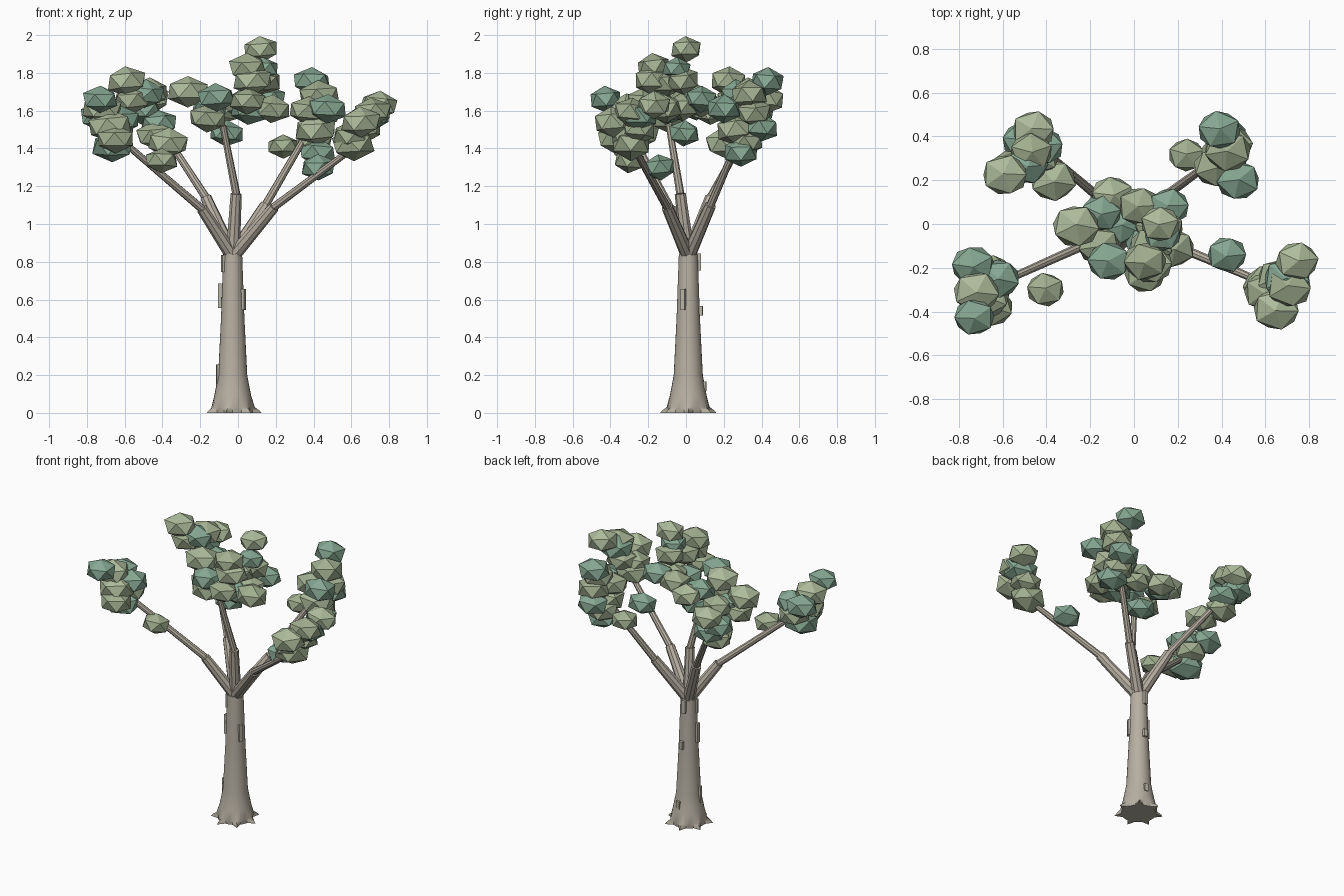
import bpy, bmesh, math, random
from mathutils import Vector, Matrix

if "Cube" in bpy.data.objects:
    bpy.data.objects.remove(bpy.data.objects["Cube"])

random.seed(4)
TAU = 2 * math.pi


def material(name, r, g, b):
    m = bpy.data.materials.new(name)
    m.diffuse_color = (r, g, b, 1)
    m.use_nodes = True
    m.node_tree.nodes["Principled BSDF"].inputs["Base Color"].default_value = m.diffuse_color
    return m


bark = material("bark", .47, .43, .36)
plate_mat = material("bark_plate", .50, .48, .40)
light = material("leaf_light", .42, .50, .33)
olive = material("leaf_olive", .36, .43, .28)
teal = material("leaf_teal", .24, .39, .29)


def add_object(name, bm, mat, smooth=False):
    bmesh.ops.recalc_face_normals(bm, faces=bm.faces[:])
    me = bpy.data.meshes.new(name)
    bm.to_mesh(me)
    bm.free()
    me.materials.append(mat)
    ob = bpy.data.objects.new(name, me)
    bpy.context.collection.objects.link(ob)
    if smooth:
        bpy.ops.object.select_all(action='DESELECT')
        ob.select_set(True)
        bpy.context.view_layer.objects.active = ob
        bpy.ops.object.shade_smooth_by_angle(angle=math.radians(40))
    return ob


# Trunk: stacked rings, the lowest ones star shaped like root tips
CX, CY, N = -.028, .012, 28
profile = [(0, .115, .037), (.012, .113, .03), (.03, .113, .004), (.09, .098, 0), (.14, .088, 0),
           (.2, .077, 0), (.5, .062, 0), (.84, .05, 0)]
bm = bmesh.new()
rings = []
for z, r, star in profile:
    ring = []
    for i in range(N):
        a = TAU * i / N
        rr = r + star * (1 if i % 4 == 0 else -.2)
        ring.append(bm.verts.new((CX + rr * math.cos(a), CY + rr * math.sin(a), z)))
    rings.append(ring)
for lo, hi in zip(rings, rings[1:]):
    for i in range(N):
        j = (i + 1) % N
        bm.faces.new((lo[i], lo[j], hi[j], hi[i]))
bm.faces.new(rings[0])
bm.faces.new(rings[-1])
add_object("trunk", bm, bark, True)


# Branches: a thick lower limb and a thinner upper limb each
def limb(name, a, b, r1, r2):
    a, b = Vector(a), Vector(b)
    d = b - a
    bm = bmesh.new()
    bmesh.ops.create_cone(bm, cap_ends=True, segments=9, radius1=r1, radius2=r2, depth=d.length,
                          matrix=Matrix.Translation((a + b) / 2)
                          @ d.to_track_quat('Z', 'Y').to_matrix().to_4x4())
    add_object(name, bm, bark)


branches = {
    "left_front": ((-.19, -.08, 1.08), (-.66, -.29, 1.48)),
    "left_back": ((-.17, .13, 1.14), (-.43, .35, 1.54)),
    "right_back": ((.145, .13, 1.10), (.39, .31, 1.52)),
    "right_front": ((.19, -.10, 1.09), (.62, -.28, 1.41)),
    "centre": ((-.01, -.03, 1.16), (-.08, -.09, 1.52)),
}
for name, (joint, tip) in branches.items():
    limb(name + "_lower_branch", (CX, CY, .83), joint, .038, .03)
    limb(name + "_upper_branch", joint, tip, .022, .017)

# Loose bark plates: angle around the trunk, centre height, distance, height
plates = [(180, .62, .068, .13), (-25, .60, .062, .11), (188, .20, .078, .11), (95, .80, .057, .09),
          (85, .54, .068, .05), (80, .14, .088, .05), (200, .79, .052, .09)]
for k, (ang, z, r, h) in enumerate(plates):
    bm = bmesh.new()
    rot = Matrix.Rotation(math.radians(ang), 4, 'Z')
    bmesh.ops.create_cube(bm, size=1, matrix=Matrix.Translation((CX, CY, z)) @ rot
                          @ Matrix.Translation((r, 0, 0)) @ Matrix.Diagonal((.018, .025, h, 1)))
    add_object(f"bark_plate_{k + 1}", bm, plate_mat)


# Leaf clumps: squashed icosahedra given as x, y, z, size
def leaves(group, mat, clumps):
    for k, (x, y, z, s) in enumerate(clumps):
        tilt = Matrix.Rotation(random.uniform(-.12, .12), 4, 'X') @ Matrix.Rotation(random.uniform(-.12, .12), 4, 'Y')
        size = Matrix.Diagonal((.108 * s, .096 * s, .076 * s, 1))
        bm = bmesh.new()
        bmesh.ops.create_icosphere(bm, subdivisions=1, radius=1, matrix=Matrix.Translation((x, y, z)) @ tilt
                                   @ size @ Matrix.Rotation(random.uniform(0, TAU), 4, 'Z'))
        add_object(f"{group}_{mat.name}_clump_{k + 1}", bm, mat)


leaves("left_back", light, [(-.59, .225, 1.755, 1.06), (-.46, .43, 1.66, 1), (-.37, .2, 1.43, 1.08)])
leaves("left_back", teal, [(-.505, .38, 1.60, 1), (-.42, .355, 1.53, 1), (-.49, .27, 1.69, 1)])
leaves("left_back", olive, [(-.44, .31, 1.47, 1), (-.47, .33, 1.70, 1), (-.56, .25, 1.66, 1)])

leaves("left_front", light, [(-.72, -.31, 1.61, 1.08), (-.68, -.33, 1.52, 1.15)])
leaves("left_front", teal, [(-.73, -.425, 1.66, .95), (-.735, -.19, 1.57, 1.02), (-.665, -.29, 1.41, 1.1),
                            (-.62, -.25, 1.55, 1)])
leaves("left_front", olive, [(-.65, -.23, 1.48, 1), (-.405, -.3, 1.335, .88), (-.65, -.38, 1.45, 1)])

leaves("right_back", light, [(.41, .26, 1.50, 1.12)])
leaves("right_back", teal, [(.39, .43, 1.755, 1), (.475, .2, 1.61, 1.02), (.42, .29, 1.38, 1.02),
                            (.42, .40, 1.51, 1)])
leaves("right_back", olive, [(.43, .335, 1.68, 1.08), (.24, .315, 1.41, .85), (.37, .26, 1.60, 1),
                             (.44, .36, 1.59, 1.05), (.40, .32, 1.44, 1)])

leaves("right_front", light, [(.745, -.17, 1.63, 1), (.65, -.39, 1.54, 1.08)])
leaves("right_front", teal, [(.70, -.25, 1.57, 1.1), (.425, -.14, 1.30, .92)])
leaves("right_front", olive, [(.71, -.29, 1.59, 1.05), (.61, -.29, 1.42, 1.15), (.60, -.31, 1.47, 1),
                              (.66, -.25, 1.50, 1)])

leaves("centre", light, [(.12, 0, 1.925, .92), (.075, -.18, 1.76, 1.05), (-.265, -.01, 1.70, 1.1),
                         (-.1, .13, 1.60, 1)])
leaves("centre", teal, [(.13, -.05, 1.82, .85), (-.115, -.17, 1.67, 1), (-.15, .05, 1.62, .95),
                        (.16, .08, 1.66, .95), (-.06, -.01, 1.48, .92), (.06, -.1, 1.60, 1)])
leaves("centre", olive, [(.05, -.17, 1.83, 1), (.08, -.1, 1.75, 1), (.025, .08, 1.64, 1), (.18, -.11, 1.61, 1),
                         (.05, -.23, 1.65, .95), (-.16, -.1, 1.56, 1), (.10, -.02, 1.62, 1),
                         (.13, -.02, 1.76, 1)])
